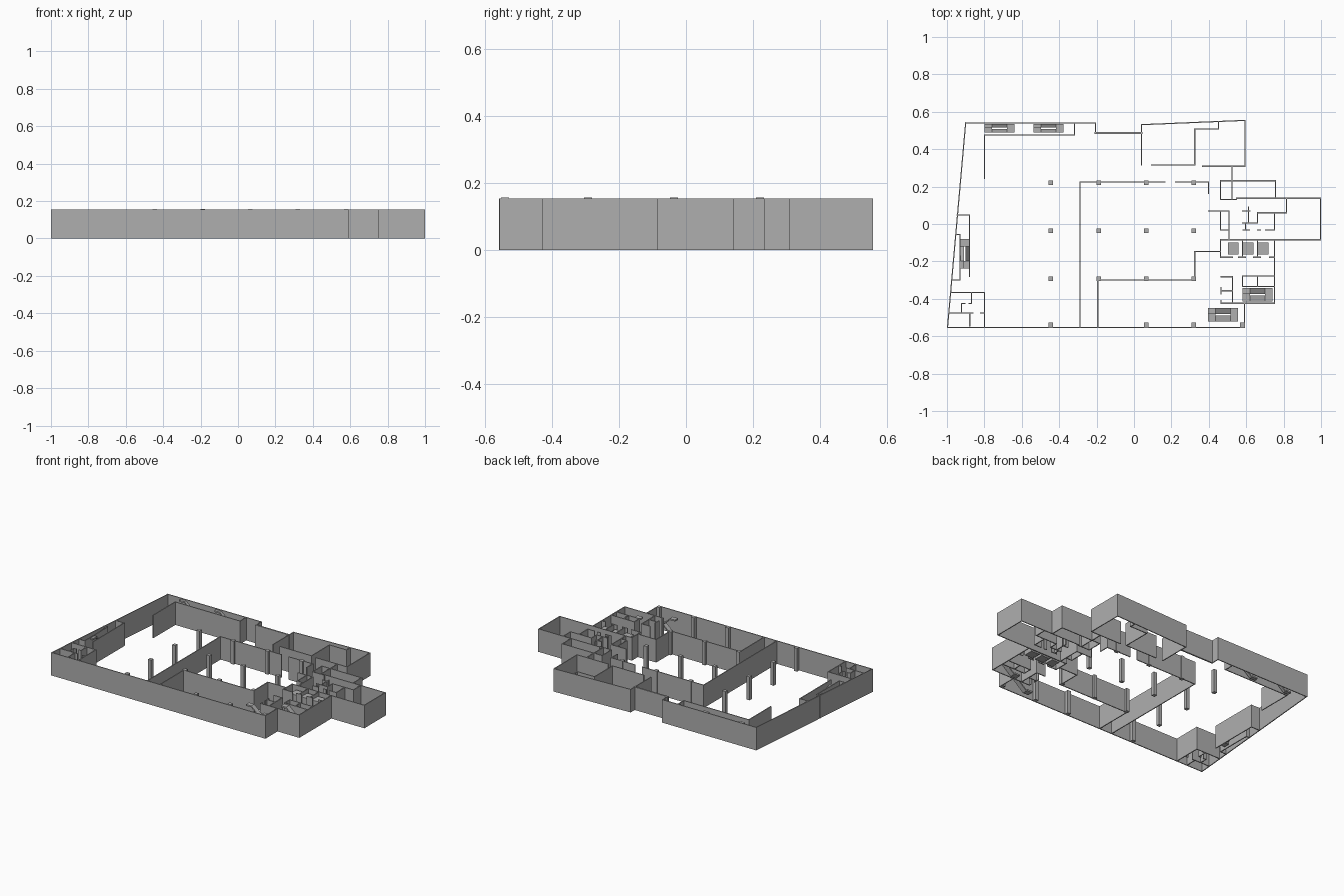
import bpy, bmesh, math
from mathutils import Matrix, Vector

H = 0.154    # wall height
T = 0.006    # wall thickness
YO = -0.004  # plan offset that centres the building

GREY = bpy.data.materials.new("dark_grey")
GREY.diffuse_color = (0.43, 0.43, 0.43, 1)


def box(bm, lo, hi):
    size = [b - a for a, b in zip(lo, hi)]
    mid = [(a + b) / 2 for a, b in zip(lo, hi)]
    return bmesh.ops.create_cube(
        bm, size=1, matrix=Matrix.Translation(mid) @ Matrix.Diagonal((*size, 1)))["verts"]


def finish(bm, name, loc=(0, YO, 0), rot=0):
    me = bpy.data.meshes.new(name)
    bm.to_mesh(me)
    bm.free()
    me.materials.append(GREY)
    ob = bpy.data.objects.new(name, me)
    ob.location = loc
    ob.rotation_euler.z = rot
    bpy.context.collection.objects.link(ob)


def walls(name, *paths, t=T):
    """Each path is a run of plan points; every leg becomes a straight wall."""
    bm = bmesh.new()
    for path in paths:
        for a, b in zip(path, path[1:]):
            a, b = Vector(a), Vector(b)
            d, m = b - a, (a + b) / 2
            mat = (Matrix.Translation((m.x, m.y, H / 2))
                   @ Matrix.Rotation(math.atan2(d.y, d.x), 4, 'Z')
                   @ Matrix.Diagonal((d.length + t, t, H, 1)))
            bmesh.ops.create_cube(bm, size=1, matrix=mat)
    finish(bm, name)


def stair(name, x, y, length, width, rot=0):
    """Two opposite sloping flights with a narrow well and a landing at each end."""
    bm = bmesh.new()
    l, w, f = length / 2, width / 2, length / 4
    gap, th, top = 0.004, 0.01, H * 0.97
    box(bm, (f, -w, H / 2 - th), (l, w, H / 2))
    box(bm, (-l, gap, top - th), (-f, w, top))
    box(bm, (-l, -w, 0), (-f, gap, th))
    # flights: level slabs sheared into ramps
    for y0, y1, z0, z1 in ((-w, -gap, th, H / 2), (gap, w, top, H / 2)):
        for v in box(bm, (-f, y0, -th), (f, y1, 0)):
            v.co.z += z0 if v.co.x < 0 else z1
    finish(bm, name, (x, y + YO, 0), rot)


# Outer shell
walls("outer_walls",
      [(0.59, -0.42), (0.59, -0.549), (-0.997, -0.549), (-0.90, 0.545), (-0.205, 0.545),
       (-0.205, 0.49)],
      [(0.04, 0.32), (0.04, 0.535), (0.593, 0.558), (0.593, 0.313), (0.366, 0.313)],
      [(0.548, 0.142), (0.997, 0.142), (0.997, -0.08), (0.505, -0.08)],
      [(0.752, -0.08), (0.752, -0.42), (0.465, -0.42)])
walls("rear_link_wall", [(-0.205, 0.49), (0.04, 0.49)], t=0.01)

# Large halls in the middle
walls("hall_walls",
      [(0.165, 0.229), (-0.288, 0.229), (-0.288, -0.547)],
      [(0.222, 0.229), (0.398, 0.229), (0.398, 0.167)],
      [(-0.194, -0.547), (-0.194, -0.295), (0.325, -0.295), (0.325, -0.143), (0.462, -0.143)])

# Rear rooms
walls("rear_room_walls",
      [(-0.8, 0.248), (-0.8, 0.48), (-0.318, 0.48), (-0.318, 0.545)],
      [(0.094, 0.32), (0.325, 0.32), (0.325, 0.511), (0.452, 0.511), (0.452, 0.55)],
      [(0.523, 0.313), (0.523, 0.135)],
      [(0.548, 0.135), (0.462, 0.135), (0.462, 0.235), (0.757, 0.235), (0.757, 0.142)])

# Left service rooms
walls("left_room_walls",
      [(-0.945, 0.053), (-0.88, 0.053), (-0.88, -0.277)],
      [(-0.955, -0.053), (-0.93, -0.053), (-0.93, -0.295), (-0.975, -0.295)],
      [(-0.98, -0.362), (-0.8, -0.362), (-0.8, -0.547)],
      [(-0.99, -0.472), (-0.86, -0.472)], [(-0.82, -0.472), (-0.8, -0.472)],
      [(-0.878, -0.472), (-0.878, -0.54)],
      [(-0.922, -0.472), (-0.922, -0.422), (-0.905, -0.422)],
      [(-0.882, -0.422), (-0.868, -0.422), (-0.868, -0.362)])

# Right service rooms
walls("right_room_walls",
      [(0.398, 0.074), (0.507, 0.074), (0.507, -0.08)],
      [(0.462, 0.074), (0.462, -0.028), (0.507, -0.028)],
      [(0.816, 0.142), (0.816, 0.064), (0.66, 0.064), (0.66, 0.01), (0.58, 0.01)],
      [(0.612, 0.095), (0.612, 0.01)], [(0.58, 0.074), (0.62, 0.074)],
      [(0.596, 0.01), (0.596, -0.028)], [(0.582, -0.028), (0.618, -0.028)],
      [(0.66, -0.028), (0.677, -0.028)],
      [(0.703, -0.028), (0.752, -0.028), (0.752, 0.064)])
walls("lift_shaft_walls",
      [(0.505, -0.08), (0.462, -0.08), (0.462, -0.174), (0.527, -0.174)],
      [(0.58, -0.08), (0.58, -0.174)], [(0.56, -0.174), (0.597, -0.174)],
      [(0.66, -0.08), (0.66, -0.174)], [(0.64, -0.174), (0.677, -0.174)],
      [(0.725, -0.174), (0.752, -0.174)])
walls("store_room_walls",
      [(0.58, -0.275), (0.752, -0.275)], [(0.58, -0.33), (0.752, -0.33)],
      [(0.66, -0.275), (0.66, -0.33)], [(0.58, -0.275), (0.58, -0.33)],
      [(0.465, -0.278), (0.527, -0.278), (0.527, -0.42)],
      [(0.465, -0.353), (0.527, -0.353)], [(0.465, -0.335), (0.465, -0.37)],
      [(0.465, -0.405), (0.465, -0.42)])

# Column grid, rising just above the walls
XS = [-0.444, -0.189, 0.066, 0.32]
spots = [(x, y) for x in XS for y in (0.225, -0.032, -0.288)]
spots += [(x, -0.535) for x in (-0.444, 0.066, 0.32, 0.578)]
bm = bmesh.new()
for x, y in spots:
    box(bm, (x - 0.012, y - 0.012, 0), (x + 0.012, y + 0.012, H + 0.003))
finish(bm, "columns")

# Lift cars
for i, x in enumerate((0.53, 0.612, 0.692)):
    bm = bmesh.new()
    box(bm, (x - 0.028, -0.16, 0), (x + 0.028, -0.096, 0.13))
    finish(bm, f"lift_car_{i + 1}")

# Stairs
stair("rear_stair_1", -0.72, 0.516, 0.16, 0.045)
stair("rear_stair_2", -0.457, 0.516, 0.16, 0.045)
stair("left_stair", -0.906, -0.155, 0.16, 0.045, math.pi / 2)
stair("right_stair", 0.66, -0.374, 0.16, 0.073)
stair("front_stair", 0.475, -0.48, 0.16, 0.072)
